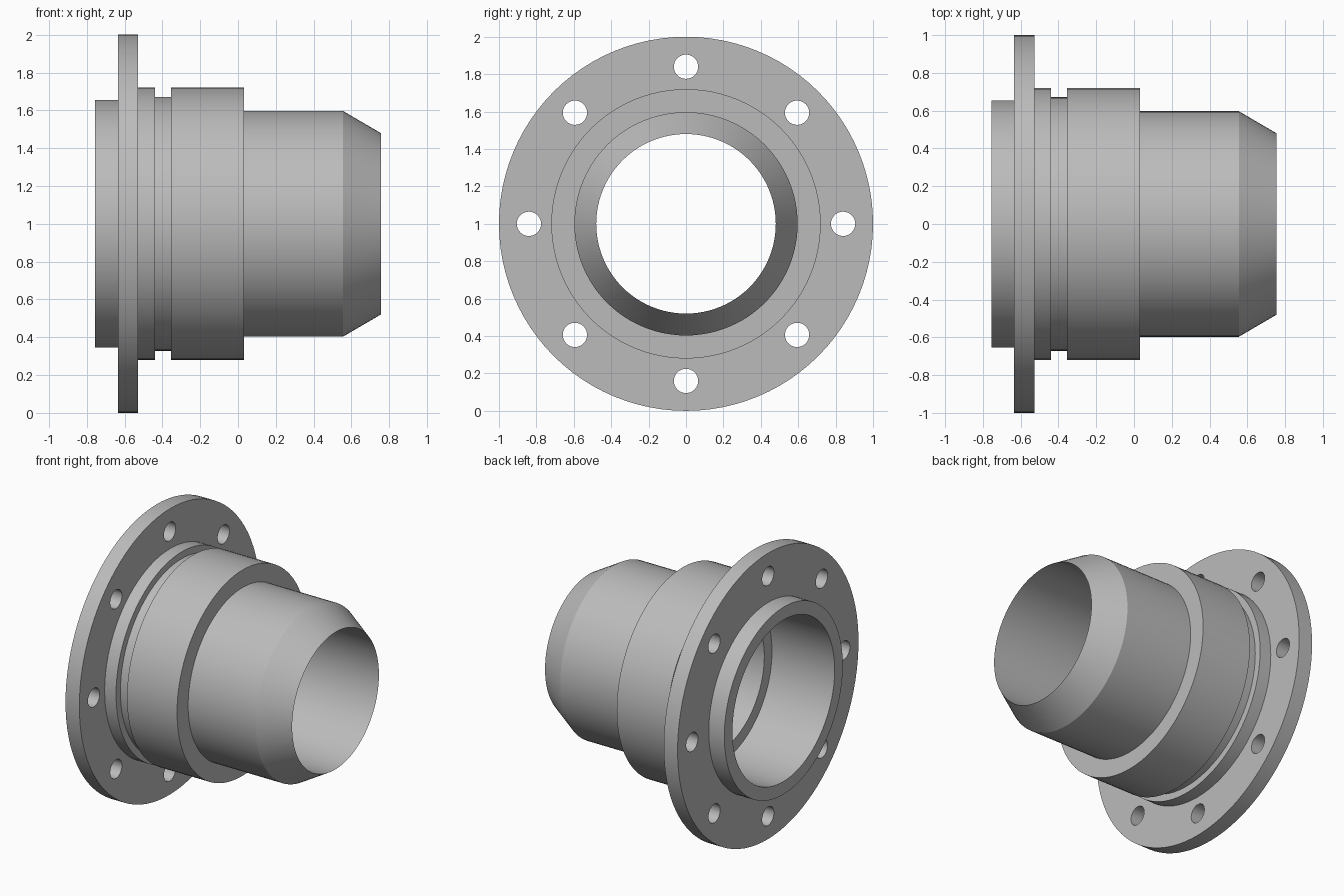
import bpy, bmesh, math
from mathutils import Matrix, Vector

cube = bpy.data.objects.get("Cube")
if cube:
    bpy.data.objects.remove(cube, do_unlink=True)

SEGMENTS = 96
AXIS_HEIGHT = 1.0
HOLES, HOLE_RADIUS, BOLT_CIRCLE = 8, 0.065, 0.84

steel = bpy.data.materials.new("light grey metal")
steel.use_nodes = True
grey = (0.5, 0.5, 0.5, 1)
steel.diffuse_color = grey
steel.node_tree.nodes["Principled BSDF"].inputs["Base Color"].default_value = grey


def finish(bm, name):
    """Turn a bmesh into a scene object."""
    bmesh.ops.recalc_face_normals(bm, faces=bm.faces)
    mesh = bpy.data.meshes.new(name)
    bm.to_mesh(mesh)
    bm.free()
    obj = bpy.data.objects.new(name, mesh)
    bpy.context.collection.objects.link(obj)
    return obj


def lathe(name, profile):
    """Revolve a closed (x, radius) outline about the horizontal axis."""
    bm = bmesh.new()
    verts = [bm.verts.new((x, 0, AXIS_HEIGHT + r)) for x, r in profile]
    edges = [bm.edges.new((verts[i - 1], v)) for i, v in enumerate(verts)]
    bmesh.ops.spin(bm, geom=verts + edges, cent=(0, 0, AXIS_HEIGHT), axis=(1, 0, 0),
                   angle=math.tau, steps=SEGMENTS, use_merge=True)
    bmesh.ops.remove_doubles(bm, verts=bm.verts, dist=0.0001)
    return finish(bm, name)


# Flanged sleeve: spigot, flange, grooved shoulder, tapered nose, stepped bore
sleeve = lathe("flanged_sleeve", [
    (-0.755, 0.655), (-0.635, 0.655),
    (-0.635, 1.0), (-0.528, 1.0),
    (-0.528, 0.72), (-0.44, 0.72),
    (-0.44, 0.672), (-0.355, 0.672),
    (-0.355, 0.72), (0.032, 0.72),
    (0.032, 0.597), (0.555, 0.597),
    (0.755, 0.48), (-0.27, 0.48),
    (-0.27, 0.565), (-0.755, 0.565),
])
sleeve.data.materials.append(steel)

# Bolt hole cutters around the flange
bm = bmesh.new()
for i in range(HOLES):
    a = math.tau * i / HOLES
    centre = Vector((-0.58, BOLT_CIRCLE * math.cos(a), AXIS_HEIGHT + BOLT_CIRCLE * math.sin(a)))
    bmesh.ops.create_cone(bm, cap_ends=True, segments=32, radius1=HOLE_RADIUS,
                          radius2=HOLE_RADIUS, depth=0.16,
                          matrix=Matrix.Translation(centre) @ Matrix.Rotation(math.pi / 2, 4, "Y"))
cutter = finish(bm, "bolt_hole_cutter")
cutter.hide_render = True

cut = sleeve.modifiers.new("bolt holes", "BOOLEAN")
cut.operation = "DIFFERENCE"
cut.solver = "EXACT"
cut.object = cutter

bpy.ops.object.select_all(action="DESELECT")
bpy.context.view_layer.objects.active = sleeve
sleeve.select_set(True)
bpy.ops.object.modifier_apply(modifier=cut.name)
bpy.data.objects.remove(cutter, do_unlink=True)
bpy.ops.object.shade_smooth_by_angle(angle=math.radians(25))
